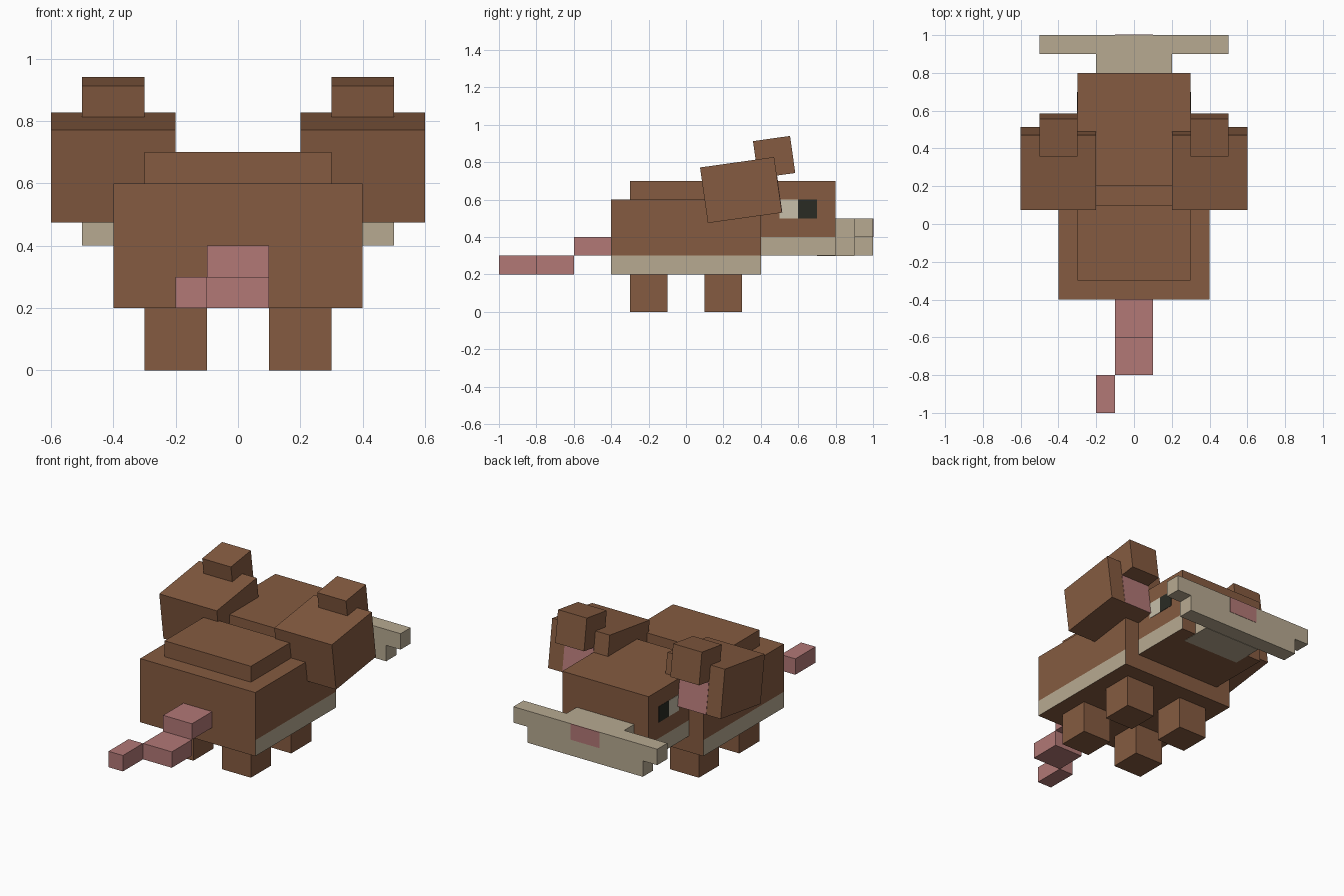
import bpy, bmesh, math
from mathutils import Vector

cube = bpy.data.objects.get("Cube")
if cube:
    bpy.data.objects.remove(cube, do_unlink=True)


def material(name, rgb):
    m = bpy.data.materials.new(name)
    m.use_nodes = True
    m.diffuse_color = (*rgb, 1)
    m.node_tree.nodes["Principled BSDF"].inputs["Base Color"].default_value = (*rgb, 1)
    return m


brown = material("brown_fur", (0.235, 0.105, 0.052))
cream = material("cream", (0.475, 0.40, 0.285))
pink = material("pink_skin", (0.445, 0.188, 0.181))
white = material("eye_white", (0.57, 0.52, 0.40))
dark = material("pupil_dark", (0.023, 0.024, 0.0176))


def box(name, x, y, z, mat, band=None, pivot=(0, 0, 0), tilt=0):
    """Box from axis ranges; band paints the sides cream below that height."""
    bm = bmesh.new()
    bmesh.ops.create_cube(bm, size=1)
    for v in bm.verts:
        v.co = Vector([a + (b - a) * (c + 0.5) for (a, b), c in zip((x, y, z), v.co)])
    if band is not None:
        bmesh.ops.bisect_plane(bm, geom=bm.verts[:] + bm.edges[:] + bm.faces[:],
                               plane_co=(0, 0, band), plane_no=(0, 0, 1))
        bm.normal_update()
        for f in bm.faces:
            if abs(f.normal.x) > 0.5 and f.calc_center_median().z < band:
                f.material_index = 1
    me = bpy.data.meshes.new(name)
    bm.to_mesh(me)
    bm.free()
    me.materials.append(mat)
    if band is not None:
        me.materials.append(cream)
    ob = bpy.data.objects.new(name, me)
    ob.location = pivot
    ob.rotation_euler.x = tilt
    bpy.context.collection.objects.link(ob)
    return ob


def pair(name, x, y, z, mat, **kw):
    """Matching boxes on both sides."""
    box("left_" + name, x, y, z, mat, **kw)
    box("right_" + name, (-x[1], -x[0]), y, z, mat, **kw)


# Body, raised back and head
box("body", (-0.4, 0.4), (-0.4, 0.4), (0.2, 0.6), brown, band=0.3)
box("back_hump", (-0.3, 0.3), (-0.3, 0.1), (0.55, 0.7), brown)
box("head", (-0.3, 0.3), (0.2, 0.8), (0.3, 0.7), brown, band=0.4)

# Snout with its wide bar and pink nose
box("snout", (-0.2, 0.2), (0.7, 0.9), (0.298, 0.5), cream)
box("snout_bar", (-0.5, 0.5), (0.9, 1.0), (0.4, 0.5), cream)
box("snout_bar_lower", (-0.4, 0.4), (0.9, 1.0), (0.3, 0.4), cream)
box("nose", (-0.1, 0.1), (0.998, 1.002), (0.4, 0.5), pink)

# Eyes
pair("eye_white", (0.297, 0.302), (0.5, 0.6), (0.5, 0.6), white)
pair("pupil", (0.297, 0.302), (0.6, 0.7), (0.5, 0.6), dark)

# Legs
for end, y in (("front", (0.1, 0.3)), ("back", (-0.3, -0.1))):
    pair(end + "_leg", (0.1, 0.3), y, (0, 0.2), brown)

# Tilted ears with tips and pink inner patches
lean = dict(pivot=(0, 0.294, 0.651), tilt=math.radians(8))
pair("ear", (0.2, 0.6), (-0.2, 0.2), (-0.15, 0.15), brown, **lean)
pair("ear_tip", (0.3, 0.5), (0.1, 0.3), (0.05, 0.25), brown, **lean)
pair("inner_ear", (0.3, 0.5), (0.198, 0.202), (-0.15, 0.05), pink, **lean)

# Stepped tail
box("tail_base", (-0.1, 0.1), (-0.6, -0.4), (0.3, 0.4), pink)
box("tail_middle", (-0.1, 0.1), (-0.8, -0.6), (0.2, 0.3), pink)
box("tail_tip", (-0.2, -0.1), (-1.0, -0.8), (0.2, 0.3), pink)
